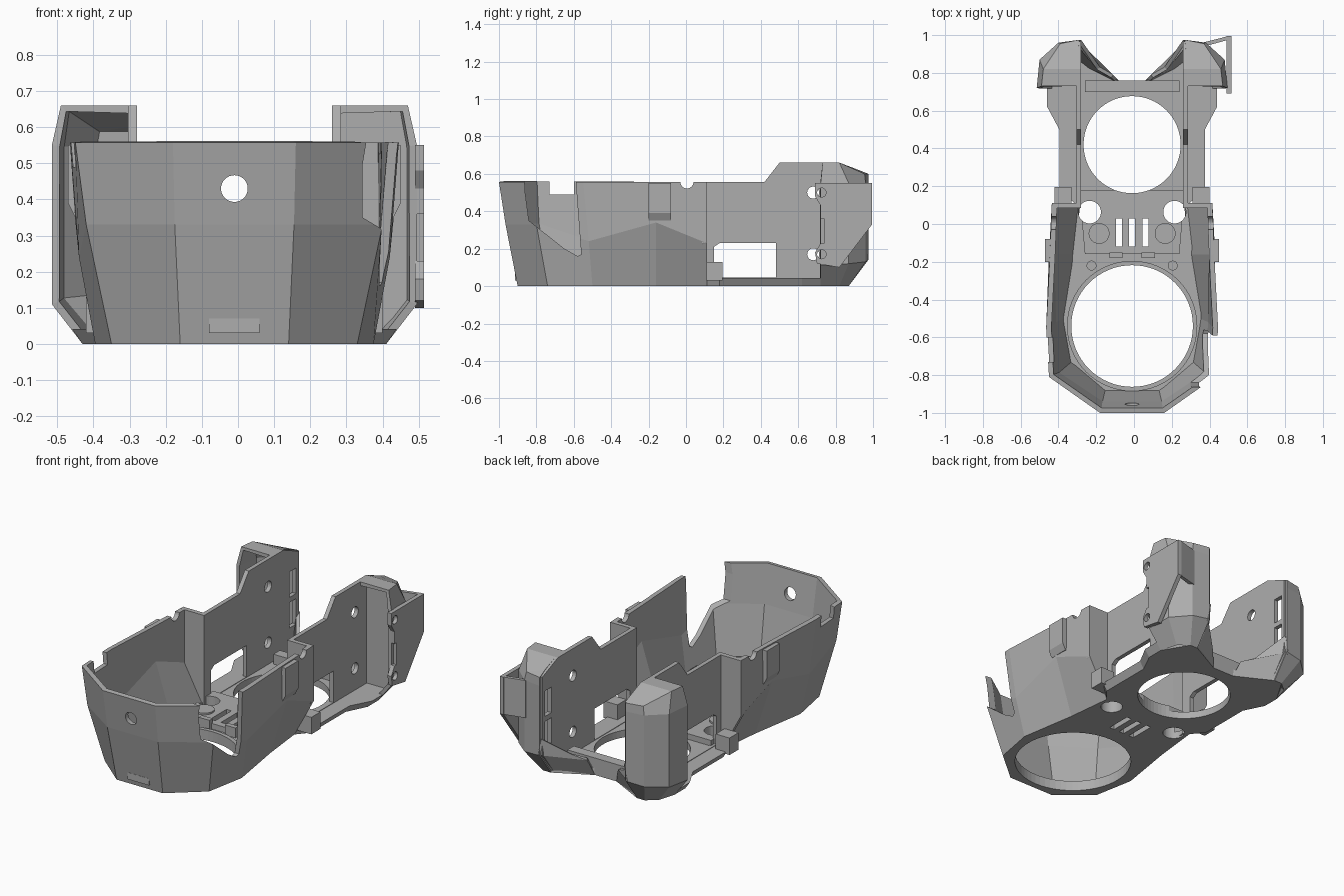
import bpy, bmesh, math

if "Cube" in bpy.data.objects:
    bpy.data.objects.remove(bpy.data.objects["Cube"])

CX = -0.01  # symmetry plane of the shell
grey = bpy.data.materials.new("plain grey")
grey.diffuse_color = (0.42, 0.42, 0.42, 1)
grey.use_nodes = True
grey.node_tree.nodes["Principled BSDF"].inputs["Base Color"].default_value = grey.diffuse_color


def make(name, verts, faces, fix=True):
    me = bpy.data.meshes.new(name)
    me.from_pydata(verts, [], faces)
    me.materials.append(grey)
    if fix:
        bm = bmesh.new()
        bm.from_mesh(me)
        bmesh.ops.recalc_face_normals(bm, faces=bm.faces)
        bm.to_mesh(me)
        bm.free()
    ob = bpy.data.objects.new(name, me)
    ob.location.x = CX
    bpy.context.collection.objects.link(ob)
    return ob


def prism(name, pts, axis, a, b):
    """Extrude a 2D outline along an axis: x takes (y,z), y takes (x,z), z takes (x,y)."""
    place = {"x": lambda p, t: (t, *p), "y": lambda p, t: (p[0], t, p[1]), "z": lambda p, t: (*p, t)}[axis]
    n = len(pts)
    verts = [place(p, a) for p in pts] + [place(p, b) for p in pts]
    faces = [list(range(n))[::-1], list(range(n, 2 * n))]
    faces += [[i, (i + 1) % n, n + (i + 1) % n, n + i] for i in range(n)]
    return make(name, verts, faces)


def rect(u0, u1, v0, v1):
    return [(u0, v0), (u1, v0), (u1, v1), (u0, v1)]


def circle(u, v, r, n=48):
    return [(u + r * math.cos(2 * math.pi * i / n), v + r * math.sin(2 * math.pi * i / n)) for i in range(n)]


def box(name, x0, x1, y0, y1, z0, z1):
    return prism(name, rect(x0, x1, y0, y1), "z", z0, z1)


def apply(ob, kind, **settings):
    m = ob.modifiers.new("mod", kind)
    for k, v in settings.items():
        setattr(m, k, v)
    bpy.context.view_layer.objects.active = ob
    bpy.ops.object.modifier_apply(modifier=m.name)


def cut(ob, pts, axis, a, b):
    c = prism("cutter", pts, axis, a, b)
    c.hide_render = True
    apply(ob, "BOOLEAN", operation="DIFFERENCE", solver="EXACT", object=c)
    bpy.data.objects.remove(c)


def mirror(ob):
    apply(ob, "MIRROR", use_mirror_merge=False)
    return ob


def sheet(name, rings, thick):
    """Thin wall lofted through open rings (counter-clockwise, bottom to top)."""
    n = len(rings[0])
    faces = [[j * n + i, j * n + i + 1, (j + 1) * n + i + 1, (j + 1) * n + i]
             for j in range(len(rings) - 1) for i in range(n - 1)]
    ob = make(name, [p for r in rings for p in r], faces, fix=False)
    apply(ob, "SOLIDIFY", thickness=thick, offset=-1)
    return ob


def both(half):
    """Front-centre to rear half ring -> full ring, left rear to right rear."""
    return [(-p[0], *p[1:]) for p in half[::-1]] + half


# faceted front shell
shell = sheet("front_shell", [
    both([(.15, -.9, 0), (.34, -.74, 0), (.385, -.5, 0), (.33, -.16, 0), (.30, .11, 0)]),
    both([(.165, -.965, .33), (.41, -.8, .33), (.43, -.52, .24), (.44, -.16, .34), (.425, .11, .23)]),
    both([(.17, -1, .557), (.44, -.81, .557), (.455, -.55, .557), (.435, -.16, .557), (.425, .11, .557)]),
], .028)
cut(shell, [(-.87, .7), (-.86, .5), (-.84, .35), (-.65, .2), (-.58, .16), (-.56, .17), (-.6, .7)], "x", .22, .7)
cut(shell, rect(-.73, -.6, .49, .7), "x", -.7, -.2)
cut(shell, circle(0, .43, .037, 32), "y", -1.2, -.8)
cut(shell, circle(.005, .557, .035, 24), "x", -.7, .7)

# pockets on the outside of the shell
mirror(prism("side_pocket", [(.42, .35), (.44, .35), (.46, .39), (.46, .55), (.42, .55)], "y", -.2, -.08))

# floor with a bevelled rear edge and two round openings
half = [(.15, -.9), (.34, -.74), (.385, -.5), (.33, -.16), (.30, .11), (.36, .18), (.36, .5),
        (.42, .62), (.42, .72), (.33, .87), (.28, .87), (.07, .76)]
outline = both(half)
n = len(outline)
low = [(x, y, 0) for x, y in outline]
high = [(x * (1.07 if y > .15 else 1.01), y, .042) for x, y in outline]
floor = make("floor", low + high, [list(range(n)), list(range(n, 2 * n))] +
             [[i, (i + 1) % n, n + (i + 1) % n, n + i] for i in range(n)])
mount = prism("mount_plate", [(-.25, -.16), (.25, -.16), (.28, .18), (-.28, .18)], "z", .03, .075)
rim = prism("fan_rim", circle(0, -.54, .345, 64), "z", .03, .06)
for part in (floor, rim):
    cut(part, circle(0, -.54, .322, 64), "z", -.1, .3)
for part in (floor, mount):
    cut(part, circle(0, .42, .257, 64), "z", -.1, .3)
    for s in (-1, 1):
        cut(part, circle(s * .225, .063, .06, 32), "z", -.1, .3)
    # plain straight vent slots
    for x in (-.07, 0, .07):
        cut(part, rect(x - .016, x + .016, -.12, .03), "z", -.1, .3)
mirror(prism("mount_boss", circle(.175, -.05, .055, 32), "z", .07, .085))
mirror(prism("screw_boss", circle(.215, -.22, .026, 24), "z", .03, .07))
mirror(box("mount_clip", .05, .12, -.18, -.15, .03, .1))
box("rear_crossbar", -.25, .25, .70, .76, .03, .10)
box("front_catch", -.07, .07, -.915, -.89, .03, .07)

# step walls joining the wide front to the narrow rear
mirror(prism("step_wall", [(.27, 0), (.30, 0), (.425, .23), (.425, .557), (.27, .557)], "y", .085, .112))
mirror(box("floor_tab", .32, .41, .11, .195, .03, .13))

# tall rear side walls
wall = prism("rear_side_wall", [(.09, .02), (.87, .02), (.965, .14), (.965, .60), (.82, .66), (.5, .66),
                                (.42, .557), (.09, .557)], "x", .27, .295)
cut(wall, [(.15, .045), (.48, .045), (.48, .23), (.18, .23), (.15, .21)], "x", .1, .5)
for z in (.17, .5):
    cut(wall, circle(.68, z, .032, 24), "x", .1, .5)
for z in (.18, .36):
    cut(wall, rect(.88, .94, z, z + .15), "x", .1, .5)
mirror(wall)

# faceted rear corner shells
mirror(sheet("rear_corner", [
    [(.42, .72, 0), (.39, .82, 0), (.33, .87, 0), (.28, .87, 0)],
    [(.505, .72, .11), (.49, .87, .12), (.39, .96, .13), (.28, .975, .14)],
    [(.505, .72, .55), (.49, .87, .55), (.39, .96, .55), (.28, .975, .55)],
    [(.48, .73, .66), (.47, .82, .66), (.38, .955, .60), (.28, .975, .60)],
    [(.285, .73, .66), (.285, .82, .66), (.285, .92, .622), (.28, .97, .602)],
], .022))
prism("corner_front_panel", [(.285, .04), (.42, .04), (.49, .12), (.49, .55), (.47, .65), (.285, .65)], "y", .79, .81)

# sloped skirts between the floor and the rear corners
mirror(sheet("rear_skirt", [
    [(.29, .87, 0), (.07, .76, 0)],
    [(.29, .975, .14), (.10, .79, .09)],
    [(.27, .975, .24), (.17, .83, .12)],
], .02))

# right-hand mounting ear with screw holes and slot
ear = prism("mounting_ear", [(.69, .55), (.995, .55), (.995, .33), (.82, .1), (.70, .12), (.69, .18), (.72, .23),
                             (.72, .43), (.69, .48)], "x", .5, .525)
for z in (.17, .5):
    cut(ear, circle(.725, z, .024, 24), "x", .4, .6)
cut(ear, rect(.71, .74, .23, .36), "x", .4, .6)
prism("ear_web", [(.38, .94), (.51, .975), (.51, .995), (.38, .962)], "z", .33, .55)
